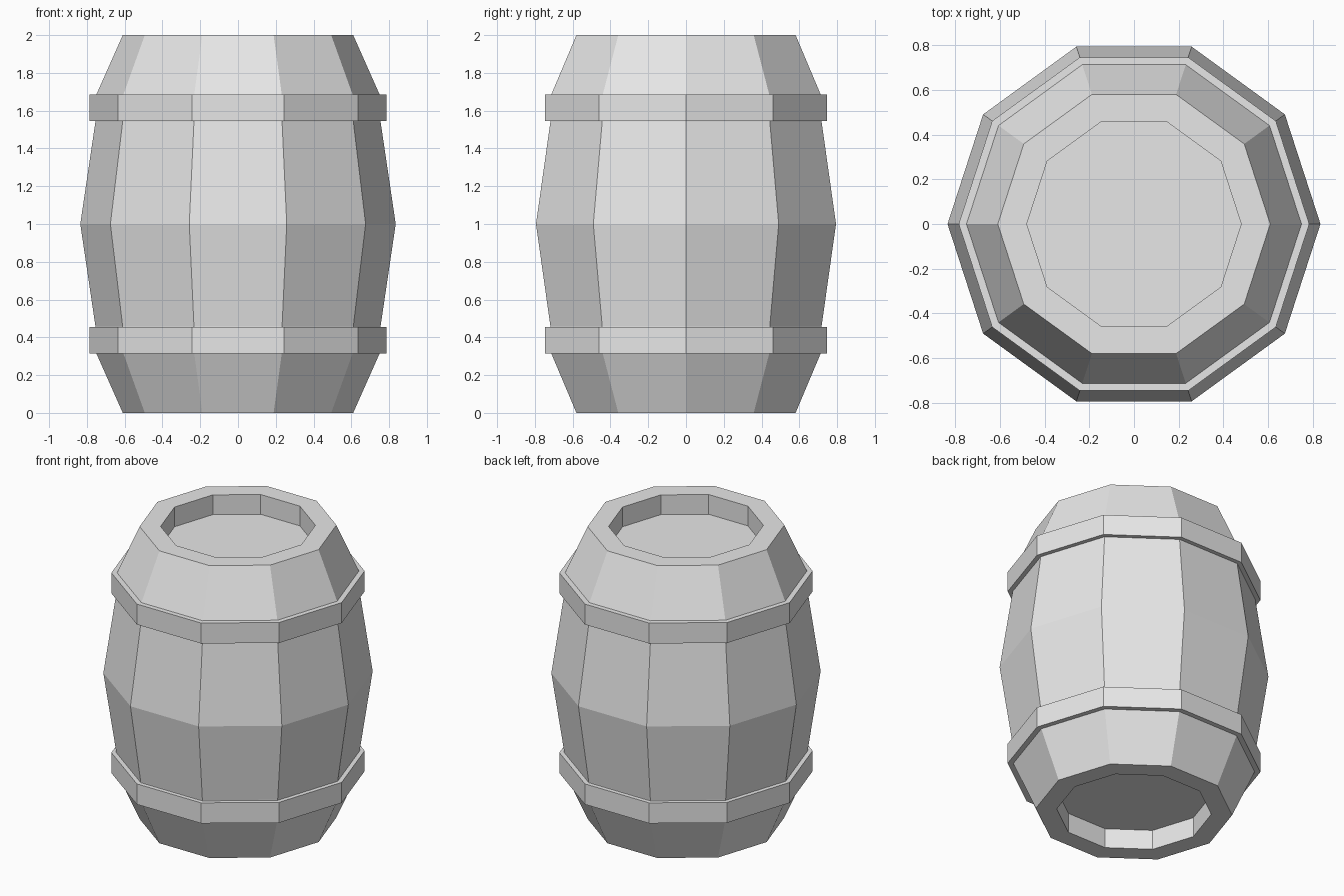
import bpy
import bmesh
from math import cos, sin, tau

SIDES = 10

cube = bpy.data.objects.get("Cube")
if cube:
    bpy.data.objects.remove(cube, do_unlink=True)

grey = bpy.data.materials.new("plain_grey")
grey.use_nodes = True
colour = (0.8, 0.8, 0.8, 1)
grey.diffuse_color = colour
grey.node_tree.nodes["Principled BSDF"].inputs["Base Color"].default_value = colour


def lathe(name, profile, closed=False):
    """Turn a (radius, height) profile into a flat-faced solid."""
    bm = bmesh.new()
    rings = [[bm.verts.new((r * cos(tau * i / SIDES), r * sin(tau * i / SIDES), z))
              for i in range(SIDES)] for r, z in profile]
    pairs = list(zip(rings, rings[1:]))
    if closed:
        pairs.append((rings[-1], rings[0]))
    else:
        bm.faces.new(rings[0])
        bm.faces.new(rings[-1])
    for low, high in pairs:
        for i in range(SIDES):
            j = (i + 1) % SIDES
            bm.faces.new((low[i], low[j], high[j], high[i]))
    bmesh.ops.recalc_face_normals(bm, faces=bm.faces)
    mesh = bpy.data.meshes.new(name)
    bm.to_mesh(mesh)
    bm.free()
    mesh.materials.append(grey)
    obj = bpy.data.objects.new(name, mesh)
    bpy.context.collection.objects.link(obj)
    return obj


# Bulging body with a recessed lid at both ends
lower = [(0.48, 0.135), (0.48, 0), (0.61, 0), (0.75, 0.315), (0.755, 0.46)]
upper = [(r, 2 - z) for r, z in reversed(lower)]
lathe("barrel_body", lower + [(0.835, 1)] + upper)

# Hoops around the body
for name, z in (("lower_hoop", 0.315), ("upper_hoop", 1.545)):
    top = z + 0.14
    lathe(name, [(0.74, z), (0.785, z), (0.785, top), (0.74, top)], closed=True)
